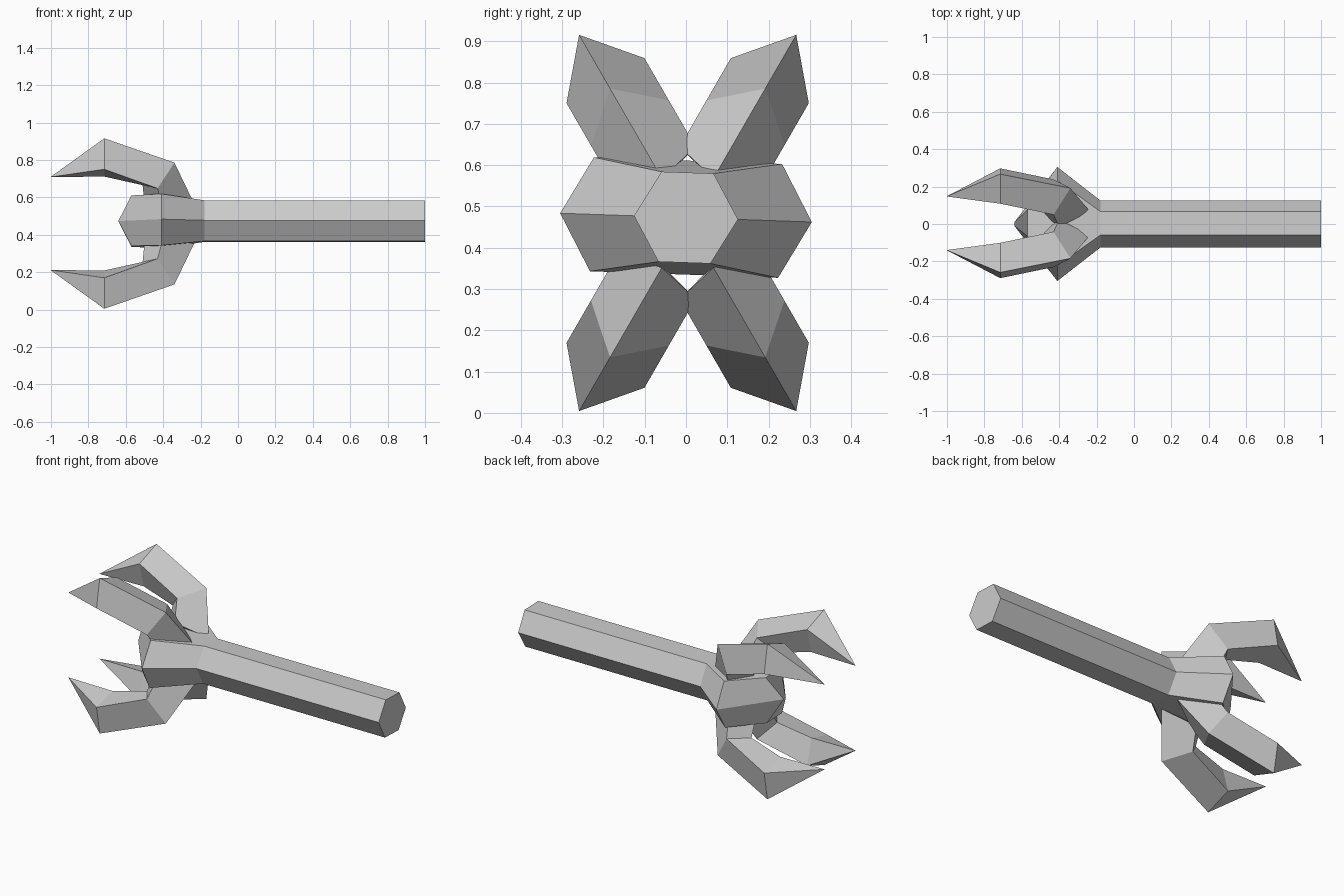
import bpy, bmesh
from math import sin, cos, radians
from mathutils import Matrix

if "Cube" in bpy.data.objects:
    bpy.data.objects.remove(bpy.data.objects["Cube"])

CY, CZ = 0.004, 0.46   # axis of the claws


def loft(name, rings, transform):
    """Skin a list of equal-length rings and close both ends."""
    bm = bmesh.new()
    vs = [[bm.verts.new(p) for p in ring] for ring in rings]
    n = len(rings[0])
    for a, b in zip(vs, vs[1:]):
        for i in range(n):
            j = (i + 1) % n
            bm.faces.new((a[i], a[j], b[j], b[i]))
    bm.faces.new(vs[0])
    bm.faces.new(vs[-1])
    bmesh.ops.remove_doubles(bm, verts=bm.verts, dist=0.0005)
    bmesh.ops.recalc_face_normals(bm, faces=bm.faces)
    bm.transform(transform)
    me = bpy.data.meshes.new(name)
    bm.to_mesh(me)
    bm.free()
    ob = bpy.data.objects.new(name, me)
    bpy.context.collection.objects.link(ob)
    return ob


def hexagon(x, r):
    return [(x, r * cos(radians(60 * i)), r * sin(radians(60 * i))) for i in range(6)]


def head_ring(x_side, side, x_corner, cy, cz):
    return [(x_side, side, 0), (x_corner, cy, cz), (x_corner, -cy, cz),
            (x_side, -side, 0), (x_corner, -cy, -cz), (x_corner, cy, -cz)]


tilt = Matrix.Translation((0, 0, 0.473)) @ Matrix.Rotation(radians(-2), 4, 'X')

# six-sided shaft
loft("shaft", [hexagon(1, 0.126), hexagon(-0.18, 0.126)], tilt)

# flared head with a blunt wedge front
loft("head", [hexagon(-0.18, 0.126),
              head_ring(-0.41, 0.305, -0.41, 0.228, 0.138),
              head_ring(-0.64, 0.01, -0.57, 0.07, 0.135)], tilt)


# four hooked claws with diamond sections: (x, radius) of outer, side and inner edges
W = 0.109
SECTIONS = [((-0.235, 0.125), (-0.40, 0.15), (-0.50, 0.12), W),
            ((-0.34, 0.376), (-0.43, 0.28), (-0.51, 0.237), W),
            ((-0.715, 0.526), (-0.715, 0.398), (-0.715, 0.29), W),
            ((-1, 0.288), (-1, 0.288), (-1, 0.288), 0.001)]
rings = []
for o, s, i, w in SECTIONS:
    rings.append([(o[0], o[1], 0), (s[0], s[1], w), (i[0], i[1], 0), (s[0], s[1], -w)])
rings[-1] = [(-1, 0.288 + a, b) for a, b in ((.001, 0), (0, .001), (-.001, 0), (0, -.001))]
for k, ang in enumerate((60, 120, 240, 300)):
    loft(f"claw_{k + 1}", rings,
         Matrix.Translation((0, CY, CZ)) @ Matrix.Rotation(radians(ang), 4, 'X'))
